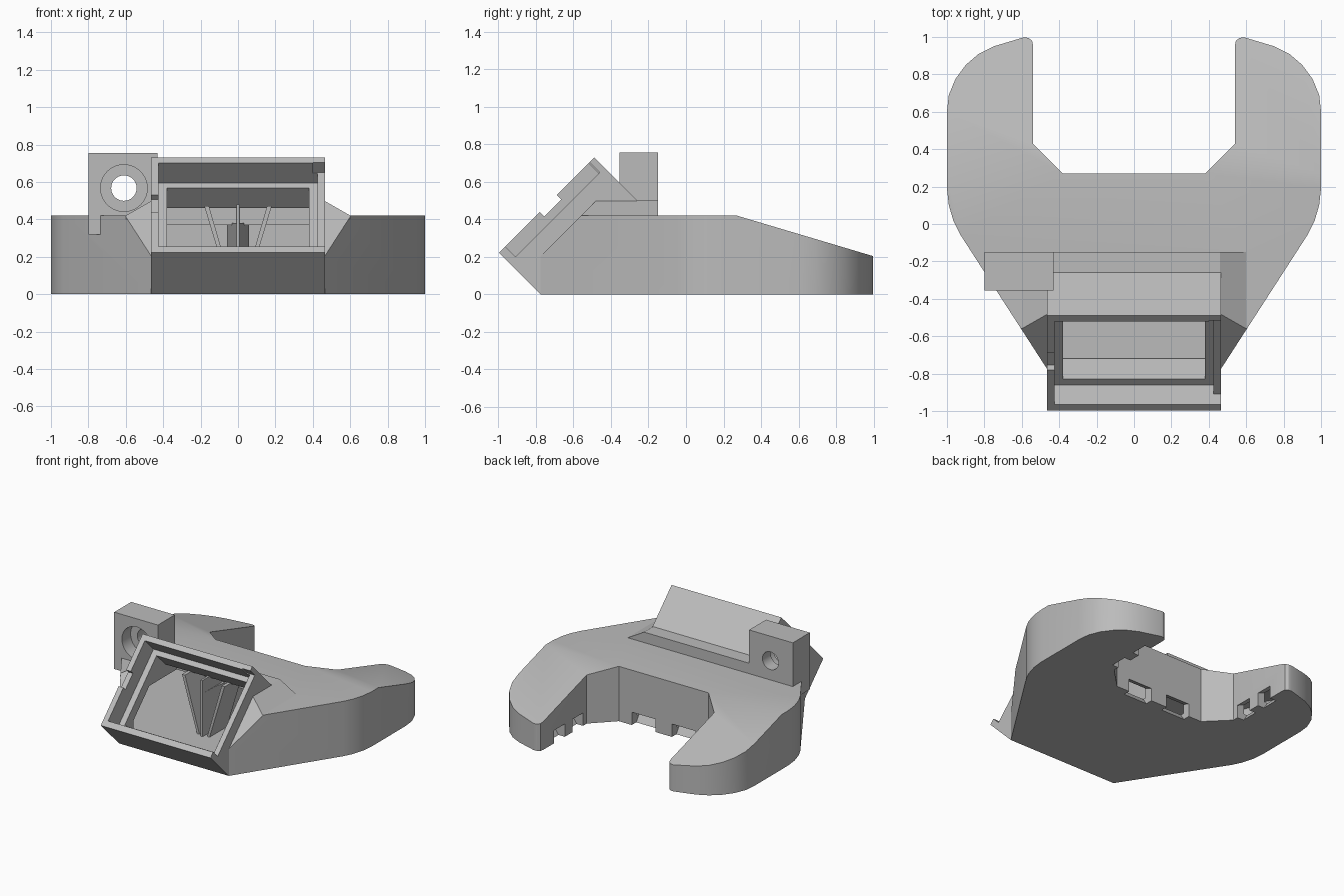
import bpy, bmesh, math
from mathutils import Matrix

cube = bpy.data.objects.get("Cube")
if cube:
    bpy.data.objects.remove(cube, do_unlink=True)

grey = bpy.data.materials.new("plain_grey")
grey.use_nodes = True
colour = (0.5, 0.5, 0.5, 1)
grey.diffuse_color = colour
grey.node_tree.nodes["Principled BSDF"].inputs["Base Color"].default_value = colour


def prism(name, pts, axis, lo, hi):
    """Extrude a 2D polygon along an axis."""
    place = {"x": lambda u, v, t: (t, u, v),
             "y": lambda u, v, t: (u, t, v),
             "z": lambda u, v, t: (u, v, t)}[axis]
    bm = bmesh.new()
    ends = [[bm.verts.new(place(u, v, t)) for u, v in pts] for t in (lo, hi)]
    bm.faces.new(ends[0])
    bm.faces.new(ends[1])
    for i in range(len(pts)):
        j = (i + 1) % len(pts)
        bm.faces.new((ends[0][i], ends[0][j], ends[1][j], ends[1][i]))
    bmesh.ops.recalc_face_normals(bm, faces=bm.faces)
    mesh = bpy.data.meshes.new(name)
    bm.to_mesh(mesh)
    bm.free()
    mesh.materials.append(grey)
    ob = bpy.data.objects.new(name, mesh)
    bpy.context.collection.objects.link(ob)
    return ob


def combine(ob, other, operation):
    """Apply a boolean and discard the second object."""
    mod = ob.modifiers.new("bool", "BOOLEAN")
    mod.object, mod.operation, mod.solver = other, operation, "EXACT"
    bpy.context.view_layer.objects.active = ob
    bpy.ops.object.modifier_apply(modifier=mod.name)
    bpy.data.objects.remove(other, do_unlink=True)


def mirrored(half):
    return half + [(-x, y) for x, y in reversed(half)]


def tilted(s0, s1, d0, d1):
    """Rectangle aligned with the 45 degree inlet: s runs along it, d out of it."""
    return [((s - d) / 2, (s + d) / 2)
            for s, d in ((s0, d0), (s1, d0), (s1, d1), (s0, d1))]


def circle(cx, cz, r, n=40):
    return [(cx + r * math.cos(math.tau * i / n), cz + r * math.sin(math.tau * i / n))
            for i in range(n)]


# Forked body: plan outline limited by the side profile
outline = mirrored([(.465, -.775), (.93, -.055), (.965, .015), (.99, .1), (1, .19),
                    (1, .6), (.99, .69), (.955, .775), (.9, .85), (.83, .91), (.75, .95),
                    (.59, .998), (.565, .995), (.545, .98), (.54, .955),
                    (.54, .43), (.38, .27)])
duct = prism("duct_body", outline, "z", 0, .6)
combine(duct, prism("side_profile", [(-.9, -.1), (-.9, .42), (.27, .42), (1.01, .2),
                                     (1.01, -.1)], "x", -1.2, 1.2), "INTERSECT")

# Raised saddle with bevelled ends, trimmed parallel to the inlet
combine(duct, prism("saddle", mirrored([(.6, .4), (.6, .42), (.46, .5)]),
                    "y", -.57, -.15), "UNION")
combine(duct, prism("front_trim", [(-1.2, -.22), (-.3, .68), (-1.2, .68)],
                    "x", -1.2, 1.2), "DIFFERENCE")

# Inlet frame
combine(duct, prism("inlet_frame", [(-.775, 0), (-.997, .222), (-.49, .73), (-.26, .5),
                                    (-.26, 0)], "x", -.465, .465), "UNION")

# Mounting lug
combine(duct, prism("lug", [(-.8, .32), (-.43, .32), (-.43, .755), (-.8, .755)],
                    "y", -.355, -.15), "UNION")

# Hollow interior
cavity = prism("cavity", mirrored([(.39, -.72), (.87, -.03), (.94, .19), (.94, .6),
                                   (.87, .78), (.74, .89), (.6, .92), (.6, .41),
                                   (.4, .21)]), "z", .05, .6)
combine(cavity, prism("cavity_profile", [(-.8, 0), (-.8, .1), (-.53, .37), (.25, .37),
                                         (.95, .16), (.95, 0)], "x", -1, 1), "INTERSECT")
combine(duct, cavity, "DIFFERENCE")

# Inlet throat, fan recess, lowered left rim and right rim notch
cuts = [
    ("throat", [(-.85, .2), (-.465, .59), (-.335, .46), (-.2, .46), (-.2, .052),
                (-.702, .052)], -.38, .38),
    ("recess", tilted(-.71, .18, 1.01, 1.4), -.425, .425),
    ("left_rim_cut", tilted(-.71, .19, 1.11, 1.4), .4, .5),
    ("right_rim_notch", tilted(-.34, -.16, 1.17, 1.4), -.5, -.4),
]
for name, pts, lo, hi in cuts:
    combine(duct, prism(name, pts, "x", lo, hi), "DIFFERENCE")

# Lug bolt hole and counterbore
combine(duct, prism("bolt_hole", circle(-.61, .567, .068), "y", -.5, 0), "DIFFERENCE")
combine(duct, prism("counterbore", circle(-.61, .567, .125), "y", -.45, -.25), "DIFFERENCE")

# Downward air outlets around the fork: x, y, angle, width
outlets = [(s * .17, .27, 0, .2) for s in (-1, 1)]
outlets += [(s * .54, y, s * math.pi / 2, .13) for s in (-1, 1) for y in (.54, .76)]
for x, y, angle, width in outlets:
    slot = prism("outlet", [(.02, -.02), (.02, .09), (-.1, .14), (-.1, .07), (-.04, -.02)],
                 "x", -width / 2, width / 2)
    slot.data.transform(Matrix.Translation((x, y, 0)) @ Matrix.Rotation(angle, 4, "Z"))
    combine(duct, slot, "DIFFERENCE")

# Guide vanes inside the inlet
vanes = [prism("centre_vane", mirrored([(.008, -.44), (.012, -.3), (.06, -.05), (.06, .2)]),
               "z", .04, .38)]
vanes.append(prism("centre_vane_tip", mirrored([(.008, -.44), (.01, -.21)]), "z", .3, .48))
for side, s in (("left", 1), ("right", -1)):
    vanes.append(prism(side + "_vane", [(s * .03, .04), (s * .05, .04), (s * .18, .47),
                                        (s * .155, .47)], "y", -.42, -.21))

for ob in [duct] + vanes:
    bpy.ops.object.select_all(action="DESELECT")
    ob.select_set(True)
    bpy.context.view_layer.objects.active = ob
    bpy.ops.object.shade_smooth_by_angle(angle=math.radians(25))
